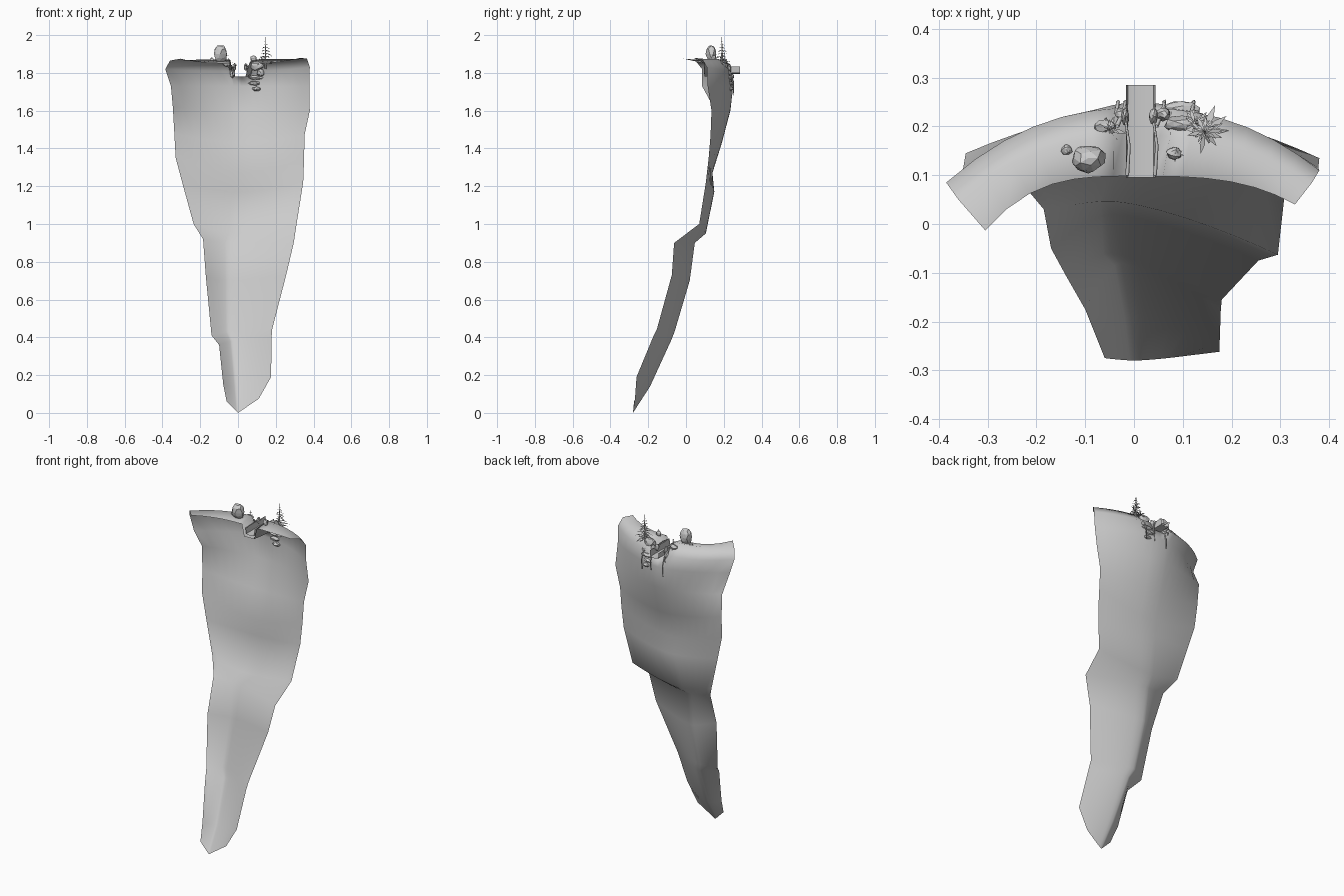
import bpy, bmesh, math, random
from mathutils import Vector, Matrix

if "Cube" in bpy.data.objects:
    bpy.data.objects.remove(bpy.data.objects["Cube"])

random.seed(4)


def finish(name, bm, smooth=None):
    me = bpy.data.meshes.new(name)
    bm.to_mesh(me)
    bm.free()
    ob = bpy.data.objects.new(name, me)
    bpy.context.collection.objects.link(ob)
    if smooth:
        bpy.context.view_layer.objects.active = ob
        ob.select_set(True)
        bpy.ops.object.shade_smooth_by_angle(angle=math.radians(smooth))
        ob.select_set(False)
    return ob


# Cliff: open curved sheet, rows of (left edge, middle, right edge)
ROWS = [
    ((-.06, -.275, .06), (.00, -.28, .00), (.11, -.27, .075)),
    ((-.078, -.23, .15), (-.01, -.19, .14), (.175, -.262, .19)),
    ((-.10, -.175, .36), (-.03, -.08, .38), (.178, -.175, .40)),
    ((-.14, -.105, .41), (-.05, -.06, .43), (.18, -.155, .44)),
    ((-.17, -.05, .72), (-.05, .02, .70), (.255, -.075, .73)),
    ((-.185, .03, .92), (-.05, .047, .90), (.295, -.063, .90)),
    ((-.235, .09, 1.00), (-.02, .105, .95), (.31, .07, 1.00)),
    ((-.29, .11, 1.20), (.01, .15, 1.17), (.345, .105, 1.22)),
    ((-.33, .125, 1.35), (.01, .14, 1.27), (.35, .12, 1.35)),
    ((-.337, .14, 1.48), (.01, .19, 1.43), (.352, .13, 1.47)),
    ((-.345, .145, 1.62), (.01, .235, 1.60), (.38, .135, 1.60)),
    ((-.355, .085, 1.73), (.01, .25, 1.73), (.378, .115, 1.73)),
    ((-.385, .085, 1.82), (.01, .238, 1.81), (.38, .11, 1.83)),
    ((-.36, .05, 1.865), (.01, .182, 1.872), (.365, .085, 1.875)),
    ((-.305, -.013, 1.875), (.00, .098, 1.85), (.33, .04, 1.88)),
]
COLS = [-1, -.85, -.7, -.55, -.4, -.26, -.14, -.09, .02, .12, .18, .3, .45, .6, .75, .88, 1]
bm = bmesh.new()
grid = []
for i, (L, M, R) in enumerate(ROWS):
    power = 1.45 if i < 7 else 1.7 if i < 12 else 2.3 if i < 14 else 3.2
    line = []
    for t in COLS:
        E, a = (L if t < 0 else R), abs(t)
        x = M[0] + (E[0] - M[0]) * a
        y = M[1] + (E[1] - M[1]) * a ** power
        z = M[2] + (E[2] - M[2]) * (a if i == 0 else a ** power)
        if i > 11 and -.1 < t < .15:      # stream notch in the rim
            z = 1.78
        line.append(bm.verts.new((x, y, z)))
    grid.append(line)
for r0, r1 in zip(grid, grid[1:]):
    for j in range(len(COLS) - 1):
        bm.faces.new((r0[j + 1], r0[j], r1[j], r1[j + 1]))
finish("cliff", bm, 80)

# Stream: shallow trough running through the notch and past the face
bm = bmesh.new()
sect = [(-.016, 1.835), (-.012, 1.80), (.014, 1.795), (.04, 1.80), (.044, 1.835)]
rings = [[bm.verts.new((x, y, z)) for x, z in sect] for y in (.095, .15, .22, .285)]
for a, b in zip(rings, rings[1:]):
    for j in range(len(sect) - 1):
        bm.faces.new((a[j], a[j + 1], b[j + 1], b[j]))
finish("stream", bm, 50)


# Boulders: faceted, jittered spheres
def rock(name, loc, size):
    bm = bmesh.new()
    bmesh.ops.create_icosphere(bm, subdivisions=2, radius=1)
    for v in bm.verts:
        v.co *= random.uniform(.82, 1.08)
        v.co = Vector([c * s for c, s in zip(v.co, size)]) + Vector(loc)
    finish(name, bm)


rock("big_boulder", (-.094, .135, 1.90), (.036, .03, .05))
for k, (loc, size) in enumerate([
        ((-.138, .152, 1.868), (.012, .012, .014)),
        ((.083, .145, 1.875), (.017, .014, .02)),
        ((-.06, .20, 1.85), (.022, .014, .016)),
        ((-.03, .225, 1.80), (.014, .014, .026)),
        ((.10, .205, 1.84), (.042, .018, .028)),
        ((.06, .225, 1.81), (.016, .015, .035)),
        ((.12, .22, 1.80), (.02, .015, .02)),
        ((.04, .22, 1.83), (.009, .018, .022)),
        ((-.018, .22, 1.83), (.008, .018, .022))]):
    rock("rock_%d" % k, loc, size)

# Ledges: flat slabs stepping down below the notch
for k, (x, z, w) in enumerate([(.095, 1.775, .04), (.085, 1.745, .032), (.098, 1.715, .024)]):
    rock("ledge_%d" % k, (x, .232, z), (w, .02, .012))


# Conifers: tapered trunk with drooping flat branches
def tree(name, loc, height, radius, tiers, per=6):
    bm = bmesh.new()
    base = Vector(loc)
    bmesh.ops.create_cone(bm, cap_ends=True, segments=6, radius1=height * .035, radius2=height * .005,
                          depth=height, matrix=Matrix.Translation(base + Vector((0, 0, height / 2))))
    for i in range(tiers):
        f = i / tiers
        z = height * (.22 + .75 * f)
        for k in range(per):
            ang = k * math.tau / per + i * .7 + random.uniform(-.3, .3)
            r = radius * (1.05 - f) * random.uniform(.6, 1.15)
            d = Vector((math.cos(ang), math.sin(ang), 0))
            s = Vector((-d.y, d.x, 0)) * r * .12
            drop = Vector((0, 0, -r * random.uniform(.1, .45)))
            root_pt = base + Vector((0, 0, z))
            mid = root_pt + d * r * .55 + drop * .3
            bm.faces.new([bm.verts.new(p) for p in (root_pt, mid + s, root_pt + d * r + drop, mid - s)])
    finish(name, bm)


tree("tall_tree", (.145, .19, 1.82), .17, .052, 8)
tree("small_tree_left", (-.05, .195, 1.83), .075, .03, 5)
tree("small_tree_right", (.085, .145, 1.85), .05, .022, 4)
tree("bush_right", (.125, .205, 1.84), .06, .04, 4)


# Roots and logs: thin tapering strands beside the stream
def strand(name, pts, radius):
    cu = bpy.data.curves.new(name, 'CURVE')
    cu.dimensions = '3D'
    cu.bevel_depth = radius
    cu.bevel_resolution = 0
    sp = cu.splines.new('POLY')
    sp.points.add(len(pts) - 1)
    for i, p in enumerate(pts):
        sp.points[i].co = (*p, 1)
        sp.points[i].radius = 1 - .7 * i / len(pts)
    bpy.context.collection.objects.link(bpy.data.objects.new(name, cu))


for k, (x, end) in enumerate([(-.02, 1.68), (.06, 1.70), (-.035, 1.77), (.12, 1.69)]):
    strand("root_%d" % k, [(x - .015, .20, 1.84), (x, .235, 1.80), (x + .003, .252, (1.8 + end) / 2),
                           (x, .25, end)], .005)
for k, x in enumerate((-.014, .043)):
    strand("bank_log_%d" % k, [(x, .10, 1.835), (x + .004, .16, 1.842), (x - .003, .21, 1.84),
                               (x, .245, 1.83)], .004)
